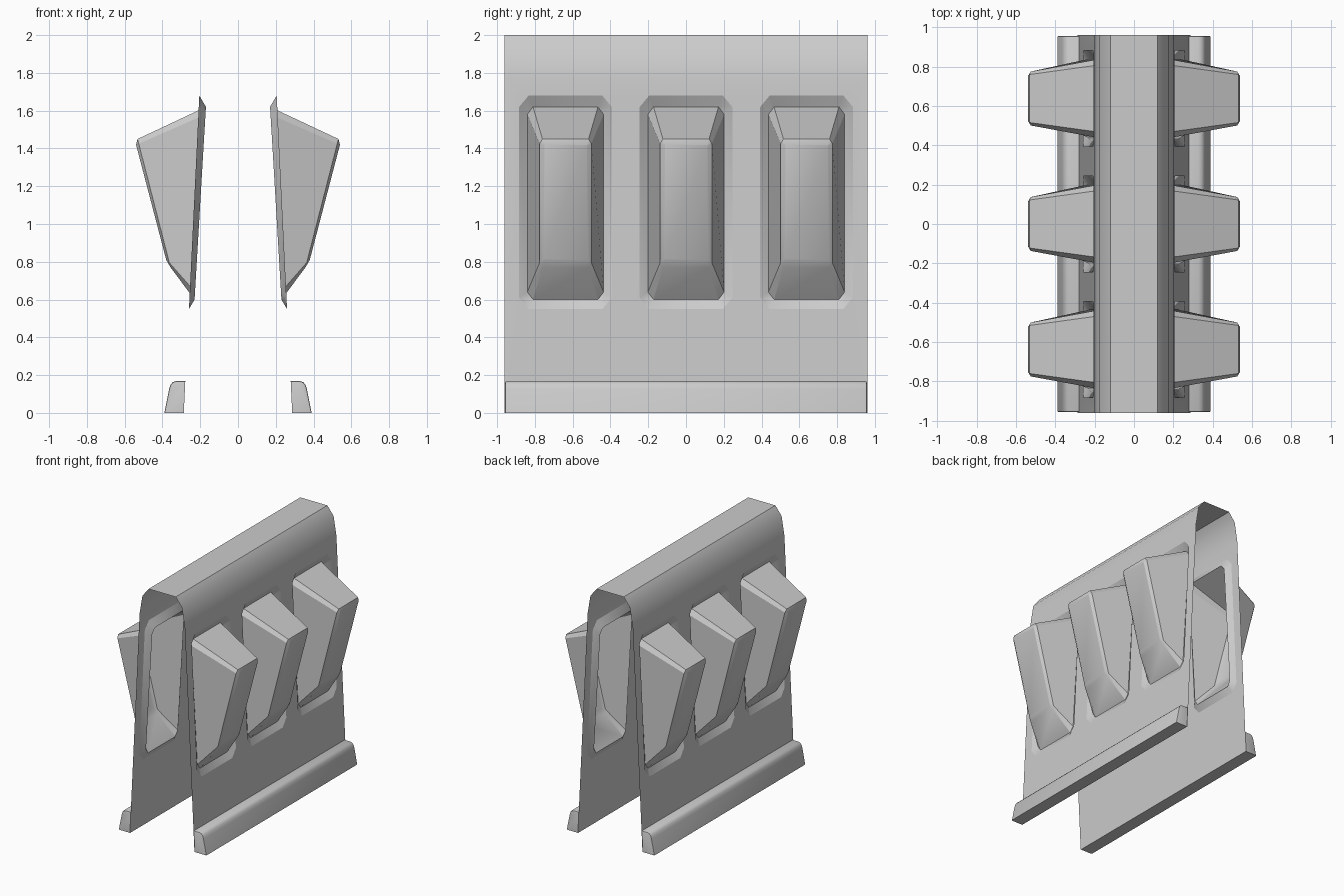
import bpy
import bmesh
import math
from mathutils import Vector

cube = bpy.data.objects.get("Cube")
if cube:
    bpy.data.objects.remove(cube, do_unlink=True)

grey = bpy.data.materials.new("plain_grey")
grey.use_nodes = True
COLOUR = (0.6, 0.6, 0.6, 1)
grey.diffuse_color = COLOUR
grey.node_tree.nodes["Principled BSDF"].inputs["Base Color"].default_value = COLOUR

HALF_LENGTH = 0.96
POD_CENTRES = (-0.638, 0, 0.638)
SHOULDER = [(0, 2), (0.12, 2), (0.175, 1.93), (0.2, 1.78)]


def wall_x(z):
    """Outward lean of the side wall at height z."""
    return 0.2 + (1.78 - z) * 0.0485


def octagon(bm, y, half, low, high, cut_y, cut_z, x_of_z):
    """Rectangle with cut corners, laid on a sloping plane."""
    a, b = half - cut_y, half
    c, d = low + cut_z, high - cut_z
    pts = [(-a, low), (a, low), (b, c), (b, d), (a, high), (-a, high), (-b, d), (-b, c)]
    return [bm.verts.new((x_of_z(z), y + u, z)) for u, z in pts]


def bridge(bm, first, second):
    n = len(first)
    for i in range(n):
        j = (i + 1) % n
        bm.faces.new((first[i], first[j], second[j], second[i]))


def opening(bm, y):
    return octagon(bm, y, 0.245, 0.55, 1.68, 0.05, 0.06, wall_x)


def recess(bm, y):
    return octagon(bm, y, 0.202, 0.6, 1.62, 0.03, 0.04,
                   lambda z: 0.23 - (z - 0.6) * 0.059)


def finish(bm, name):
    """Turn a half into a mirrored, smooth-shaded object."""
    mesh = bpy.data.meshes.new(name)
    bm.to_mesh(mesh)
    bm.free()
    mesh.materials.append(grey)
    ob = bpy.data.objects.new(name, mesh)
    bpy.context.collection.objects.link(ob)
    bpy.ops.object.select_all(action='DESELECT')
    ob.select_set(True)
    bpy.context.view_layer.objects.active = ob
    bpy.ops.object.shade_smooth_by_angle(angle=math.radians(32))
    mirror = ob.modifiers.new("other_side", 'MIRROR')
    mirror.use_clip = True
    return ob


# Folded cover: ridge and shoulder strips
bm = bmesh.new()
rows = [[bm.verts.new((x, s * HALF_LENGTH, z)) for s in (-1, 1)] for x, z in SHOULDER]
for upper, lower in zip(rows, rows[1:]):
    bm.faces.new((upper[0], lower[0], lower[1], upper[1]))

# Side wall with three openings
foot = [bm.verts.new((wall_x(0), s * HALF_LENGTH, 0)) for s in (-1, 1)]
border = [rows[-1][0], foot[0], foot[1], rows[-1][1]]
loops = [border] + [opening(bm, y) for y in POD_CENTRES]
edges = []
for loop in loops:
    for a, b in zip(loop, loop[1:] + loop[:1]):
        edges.append(bm.edges.get((a, b)) or bm.edges.new((a, b)))
bmesh.ops.triangle_fill(bm, use_beauty=True, use_dissolve=False, edges=edges,
                        normal=Vector((1, 0, 0.0485)))
bmesh.ops.recalc_face_normals(bm, faces=bm.faces)
bm.faces.ensure_lookup_table()
if bm.faces[0].normal.z < 0:
    bmesh.ops.reverse_faces(bm, faces=bm.faces)
finish(bm, "folded_cover")

# Recessed frames and hollow tapered pods
for label, y in zip(("front", "middle", "back"), POD_CENTRES):
    bm = bmesh.new()
    bridge(bm, opening(bm, y), recess(bm, y))
    finish(bm, label + "_pod_frame")

    bm = bmesh.new()
    base = recess(bm, y)
    rim = octagon(bm, y, 0.137, 0.77, 1.45, 0.015, 0.025,
                  lambda z: 0.357 + (z - 0.77) * 0.257)
    tip = octagon(bm, y, 0.115, 0.81, 1.42, 0.005, 0.005,
                  lambda z: 0.38 + (z - 0.81) * 0.262)
    bridge(bm, base, rim)
    bridge(bm, rim, tip)
    bm.faces.new(tip)
    finish(bm, label + "_pod")

# Foot rail along the bottom edge
RAIL = [(0.287, 0), (0.39, 0), (0.365, 0.125), (0.357, 0.15), (0.345, 0.163),
        (0.328, 0.168), (0.279, 0.168)]
bm = bmesh.new()
ends = [[bm.verts.new((x, s * 0.957, z)) for x, z in RAIL] for s in (-1, 1)]
bridge(bm, *ends)
caps = [bm.faces.new(end) for end in ends]
bmesh.ops.recalc_face_normals(bm, faces=bm.faces)
cap_edges = [e for e in bm.edges if abs(e.verts[0].co.y - e.verts[1].co.y) < 0.01
             and max(v.co.x for v in e.verts) > 0.3
             and max(v.co.z for v in e.verts) > 0.01]
bmesh.ops.bevel(bm, geom=cap_edges, offset=0.008, segments=2, affect='EDGES', profile=0.5)
finish(bm, "foot_rail")
